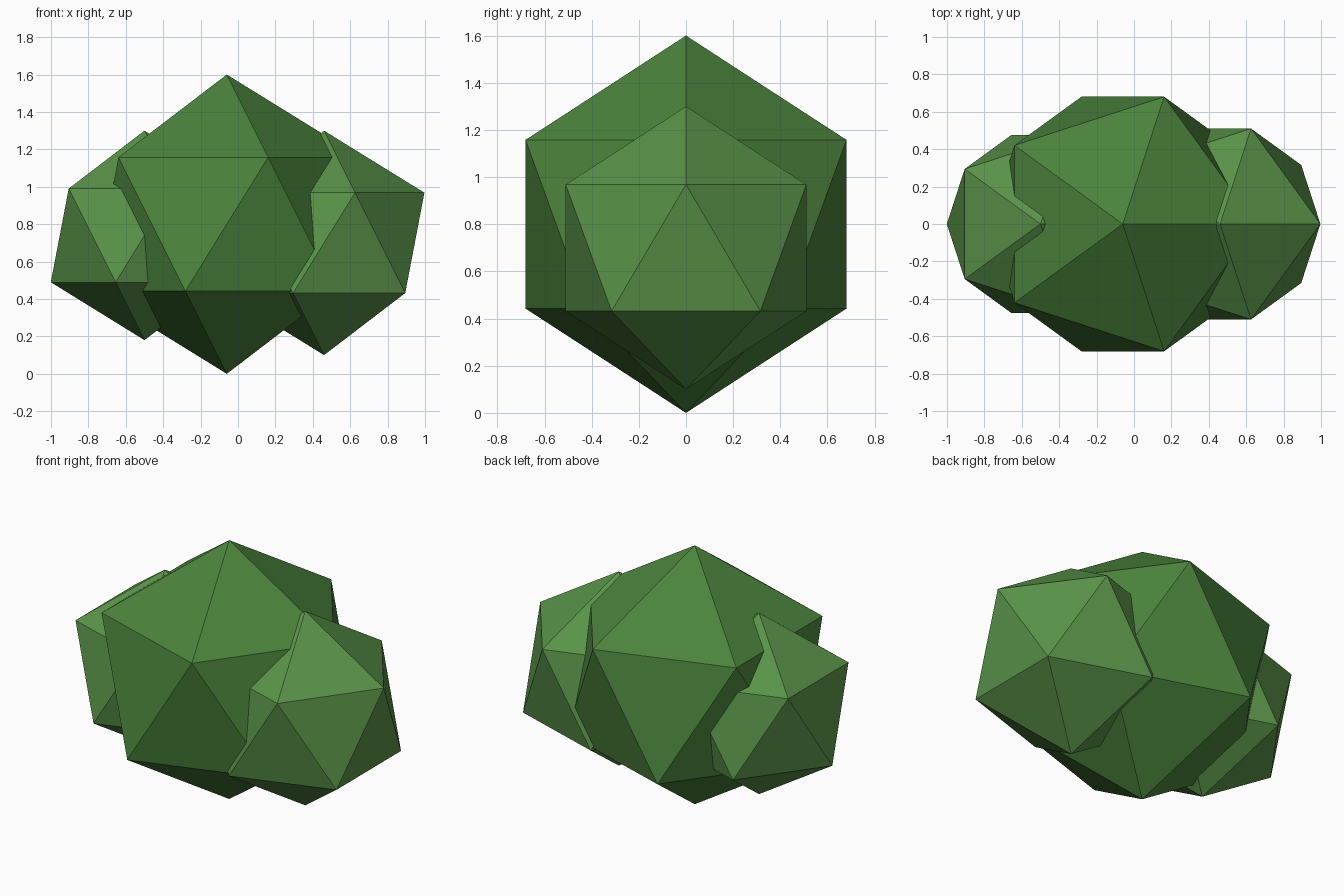
import bpy

if "Cube" in bpy.data.objects:
    bpy.data.objects.remove(bpy.data.objects["Cube"])


def material(name, color):
    mat = bpy.data.materials.new(name)
    mat.diffuse_color = color
    mat.use_nodes = True
    mat.node_tree.nodes["Principled BSDF"].inputs["Base Color"].default_value = mat.diffuse_color
    return mat


dark_leaf = material("leaf_green", (0.07, 0.23, 0.045, 1))
light_leaf = material("light_leaf_green", (0.10, 0.29, 0.065, 1))


# One faceted clump of foliage (a flat-shaded icosahedron)
def clump(name, x, z, radius, mat):
    bpy.ops.mesh.primitive_ico_sphere_add(
        subdivisions=1, radius=radius, location=(x, 0, z))
    obj = bpy.context.object
    obj.name = name
    obj.data.materials.append(mat)
    bpy.ops.object.shade_flat()
    return obj


# Large middle clump with a smaller one on each side
clump("bush_middle", -0.06, 0.80, 0.80, dark_leaf)
clump("bush_right", 0.46, 0.70, 0.60, light_leaf)
clump("bush_left", -0.50, 0.74, 0.56, light_leaf)
